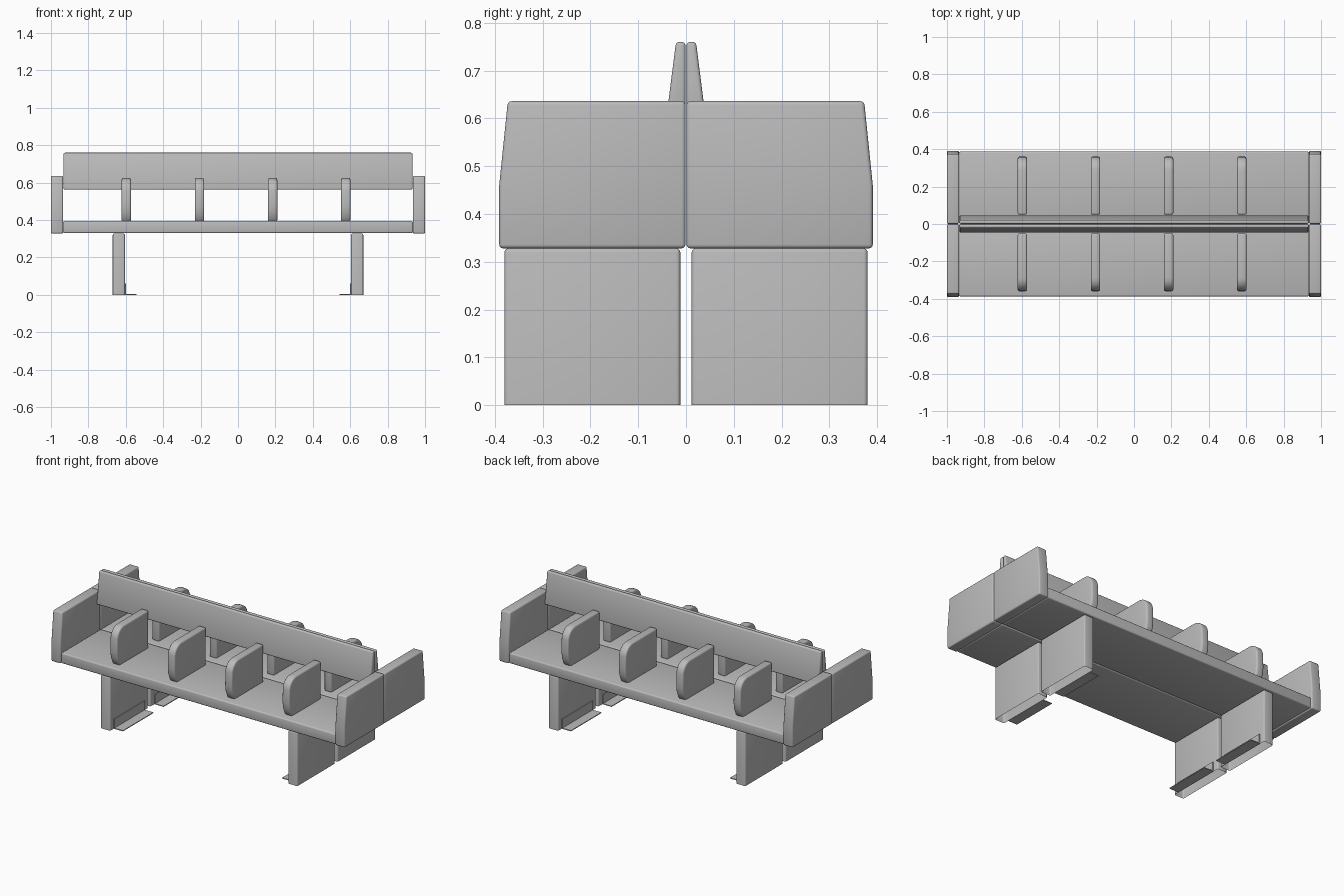
import bpy, bmesh, math

cube = bpy.data.objects.get("Cube")
if cube:
    bpy.data.objects.remove(cube, do_unlink=True)

grey = bpy.data.materials.new("pale grey")
grey.use_nodes = True
COLOR = (0.5, 0.5, 0.5, 1)
grey.diffuse_color = COLOR
grey.node_tree.nodes["Principled BSDF"].inputs["Base Color"].default_value = COLOR


def prism(name, profile, x0, x1, bevel=0.008, mirror_x=False, open_bottom=False):
    """Extrude a (y, z) profile along x, soften its edges, mirror it to the other side."""
    bm = bmesh.new()
    face = bm.faces.new([bm.verts.new((x0, y, z)) for y, z in profile])
    ext = bmesh.ops.extrude_face_region(bm, geom=[face])
    for v in ext["geom"]:
        if isinstance(v, bmesh.types.BMVert):
            v.co.x = x1
    bmesh.ops.recalc_face_normals(bm, faces=bm.faces[:])
    if bevel:
        edges = [e for e in bm.edges if e.calc_face_angle(0) > math.radians(32)
                 and max(v.co.z for v in e.verts) > 0.001]
        bmesh.ops.bevel(bm, geom=edges, offset=bevel, offset_type='OFFSET',
                        segments=3, profile=0.5, affect='EDGES', clamp_overlap=True)
    if open_bottom:
        low = [f for f in bm.faces if max(v.co.z for v in f.verts) < 0.001]
        bmesh.ops.delete(bm, geom=low, context='FACES')
    mesh = bpy.data.meshes.new(name)
    bm.to_mesh(mesh)
    bm.free()
    mesh.materials.append(grey)
    obj = bpy.data.objects.new(name, mesh)
    bpy.context.collection.objects.link(obj)
    bpy.ops.object.select_all(action='DESELECT')
    obj.select_set(True)
    bpy.context.view_layer.objects.active = obj
    bpy.ops.object.shade_smooth_by_angle(angle=math.radians(40))
    mod = obj.modifiers.new("mirror", 'MIRROR')
    mod.use_axis = (mirror_x, True, False)
    mod.use_mirror_merge = False
    return obj


def rect(y0, y1, z0, z1):
    return [(y0, z0), (y1, z0), (y1, z1), (y0, z1)]


# Seats, back to back
prism("seat", rect(-0.387, -0.001, 0.33, 0.395), -0.935, 0.935)

# Backrests, wedge shaped
prism("backrest", [(-0.046, 0.563), (-0.001, 0.563), (-0.001, 0.76), (-0.021, 0.76)],
      -0.933, 0.933, 0.007)

# End panels with a sloped front
prism("end_panel", [(-0.391, 0.328), (-0.001, 0.328), (-0.001, 0.636),
                    (-0.373, 0.636), (-0.391, 0.46)], 0.935, 1.0, mirror_x=True)

# Slab legs, open at the floor
prism("leg", rect(-0.38, -0.012, 0, 0.328), 0.605, 0.67, mirror_x=True, open_bottom=True)

# Floor brackets: flat foot and upright flange
prism("foot_plate", rect(-0.345, -0.05, 0, 0.005), 0.542, 0.606, 0, True)
prism("foot_flange", rect(-0.345, -0.05, 0, 0.06), 0.6, 0.606, 0, True)

# Seat dividers with a rounded front corner
R = 0.07
arc = [(-0.288 - R * math.sin(a), 0.555 + R * math.cos(a))
       for a in (math.radians(i * 14) for i in range(7))]
divider = [(-0.05, 0.39), (-0.05, 0.625)] + arc + [
    (-0.36, 0.48), (-0.355, 0.44), (-0.343, 0.41), (-0.33, 0.39)]
for i in range(4):
    x = -0.597 + 0.391 * i
    prism(f"divider_{i + 1}", divider, x - 0.025, x + 0.025, 0.01)
